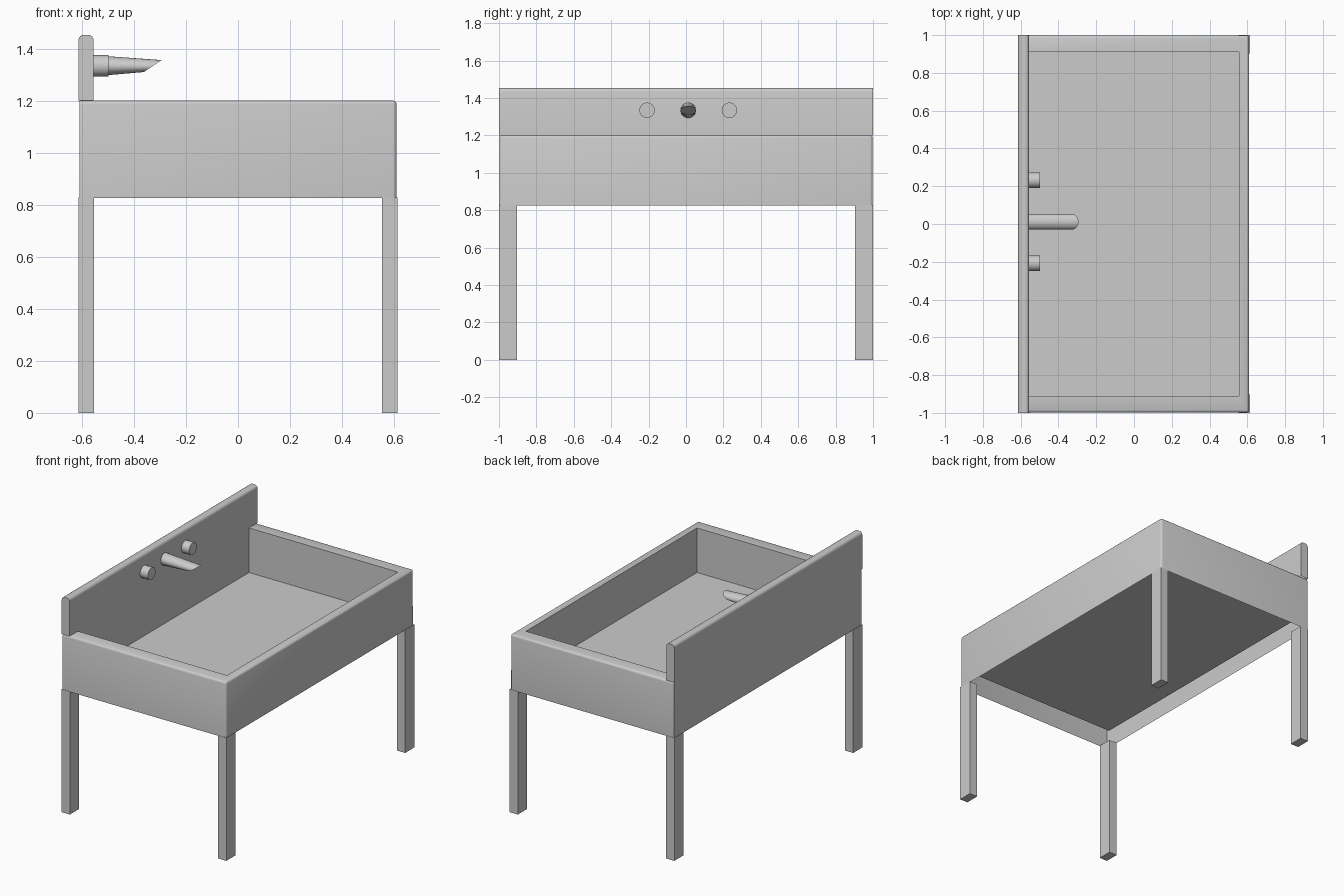
import bpy, bmesh, math
from mathutils import Vector

if "Cube" in bpy.data.objects:
    bpy.data.objects.remove(bpy.data.objects["Cube"])


def make_object(name, bm, smooth=True):
    bmesh.ops.recalc_face_normals(bm, faces=bm.faces)
    mesh = bpy.data.meshes.new(name)
    bm.to_mesh(mesh)
    bm.free()
    ob = bpy.data.objects.new(name, mesh)
    bpy.context.collection.objects.link(ob)
    if smooth:
        bpy.ops.object.select_all(action='DESELECT')
        ob.select_set(True)
        bpy.context.view_layer.objects.active = ob
        bpy.ops.object.shade_smooth_by_angle(angle=math.radians(35))
    return ob


def box(name, lo, hi):
    bm = bmesh.new()
    bmesh.ops.create_cube(bm, size=1)
    for v in bm.verts:
        v.co = Vector([(a + b) / 2 + c * (b - a) for a, b, c in zip(lo, hi, v.co)])
    return make_object(name, bm, False)


def loft(name, rings, cap_start=True):
    bm = bmesh.new()
    loops = [[bm.verts.new(p) for p in r] for r in rings]
    n = len(loops[0])
    for a, b in zip(loops, loops[1:]):
        for i in range(n):
            j = (i + 1) % n
            bm.faces.new((a[i], a[j], b[j], b[i]))
    bm.faces.new(loops[-1])
    if cap_start:
        bm.faces.new(loops[0][::-1])
    return make_object(name, bm)


# Basin: open-bottomed shell with a recessed floor
X, Y, IX, IY = 0.61, 0.998, 0.555, 0.91
RIM, BOTTOM, FLOOR = 1.2, 0.825, 0.90
bm = bmesh.new()
loops = []
for hx, hy, z in ((X, Y, BOTTOM), (X, Y, RIM), (IX, IY, RIM), (IX, IY, FLOOR)):
    loops.append([bm.verts.new(p) for p in
                  ((-hx, -hy, z), (hx, -hy, z), (hx, hy, z), (-hx, hy, z))])
for k in range(3):
    for i in range(4):
        if k == 1 and i == 3:
            continue  # splashback rises from this side
        j = (i + 1) % 4
        bm.faces.new((loops[k][i], loops[k][j], loops[k + 1][j], loops[k + 1][i]))
bm.faces.new(loops[3])
low, top = loops[0], loops[1]
pairs = [(top[0], top[1]), (top[1], top[2]), (top[2], top[3]),
         (low[1], top[1]), (low[2], top[2])]
bmesh.ops.bevel(bm, geom=[bm.edges.get(p) for p in pairs], offset=0.014,
                offset_type='OFFSET', segments=3, profile=0.5, affect='EDGES')
make_object("basin", bm)

# Splashback: slab with a rounded top, open where it meets the basin
R, TOP = 0.02, 1.453
x0, x1 = -0.613, -0.555
profile = [(x0, RIM)]
for cx, start in ((x0 + R, 180), (x1 - R, 90)):
    for s in range(5):
        a = math.radians(start - 90 * s / 4)
        profile.append((cx + R * math.cos(a), TOP - R + R * math.sin(a)))
profile.append((x1, RIM))
bm = bmesh.new()
sides = [[bm.verts.new((x, y, z)) for x, z in profile] for y in (-1, 1)]
for i in range(len(profile) - 1):
    bm.faces.new((sides[0][i], sides[0][i + 1], sides[1][i + 1], sides[1][i]))
bm.faces.new(sides[0])
bm.faces.new(sides[1])
make_object("splashback", bm)

# Legs
for sx, xn in ((-1, "back"), (1, "front")):
    for sy, yn in ((-1, "left"), (1, "right")):
        xs = sorted((sx * 0.553, sx * 0.613))
        ys = sorted((sy * 0.903, sy * 1.0))
        box(f"{xn}_{yn}_leg", (xs[0], ys[0], 0), (xs[1], ys[1], BOTTOM + 0.003))

# Tap knobs and spout on the splashback
N, TZ, TY, TR = 32, 1.334, 0.012, 0.041
angles = [2 * math.pi * i / N for i in range(N)]


def disc(x, y, r):
    return [(x, y + r * math.cos(a), TZ + r * math.sin(a)) for a in angles]


for side, name in ((-1, "left_knob"), (1, "right_knob")):
    y = TY + side * 0.22
    loft(name, [disc(x1 - 0.005, y, TR), disc(-0.498, y, TR)])

# Spout flattens towards a slanted tip
tip = [(-0.328 + 0.034 * math.sin(a), TY + TR * math.cos(a),
        1.333 + 0.023 * math.sin(a)) for a in angles]
loft("spout", [disc(x1 - 0.005, TY, TR), tip])
